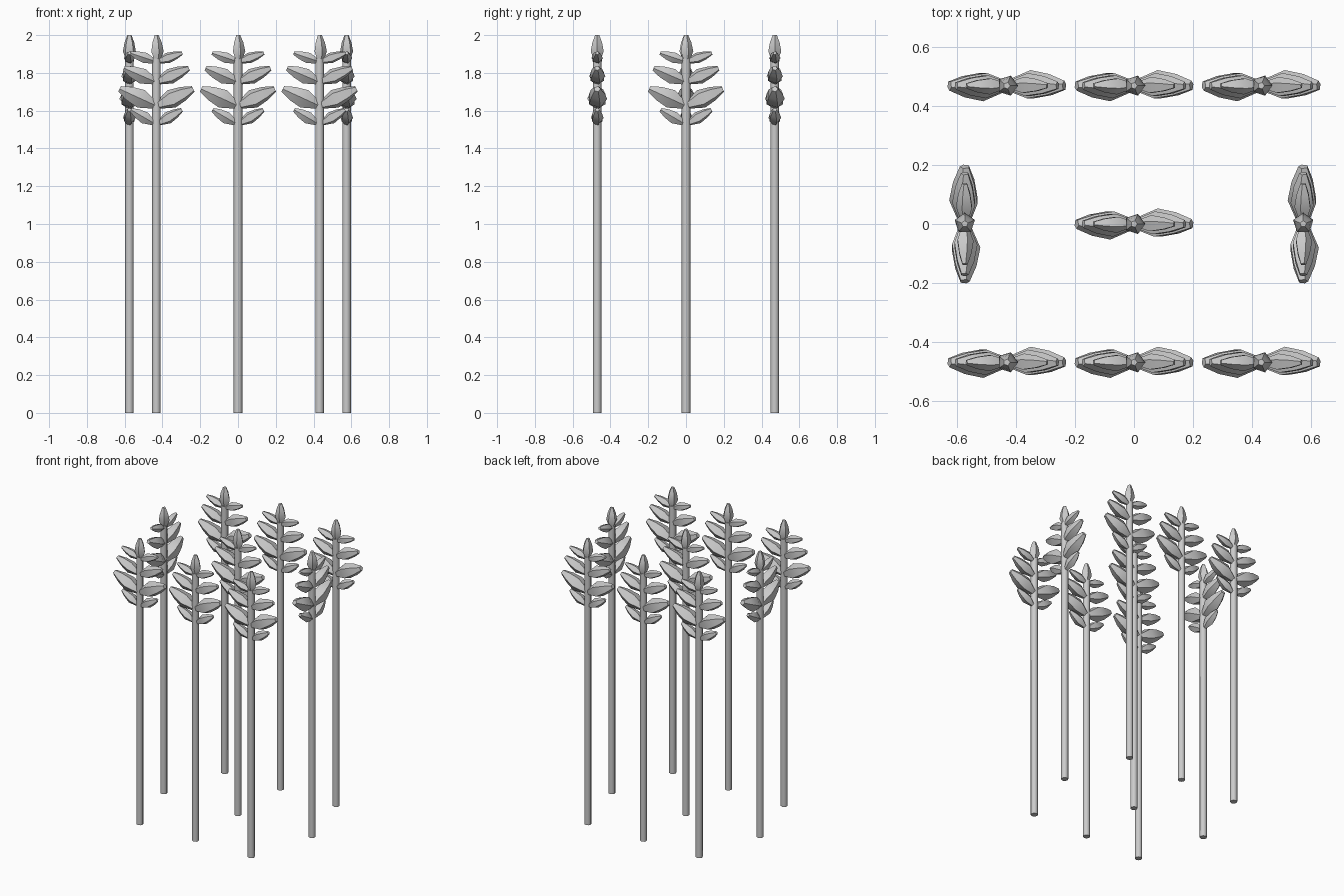
import bpy, bmesh, math
from mathutils import Vector, Matrix

if "Cube" in bpy.data.objects:
    bpy.data.objects.remove(bpy.data.objects["Cube"])

def lathe(bm, a, b, rings, side, sides):
    """Rings of (fraction along a-b, radius); first corner points to `side`."""
    d = b - a
    u = (side - d.normalized() * side.dot(d.normalized())).normalized()
    v = d.normalized().cross(u)
    loops = []
    for t, r in rings:
        loops.append([bm.verts.new(a + d * t + u * r * math.cos(k * math.tau / sides)
                                   + v * r * math.sin(k * math.tau / sides)) for k in range(sides)])
    for p, q in zip(loops, loops[1:]):
        for k in range(sides):
            n = (k + 1) % sides
            bm.faces.new((p[k], p[n], q[n], q[k]))
    bm.faces.new(loops[0][::-1])
    bm.faces.new(loops[-1])

def make(name, bm, x, y, turn):
    me = bpy.data.meshes.new(name)
    bm.to_mesh(me)
    bm.free()
    ob = bpy.data.objects.new(name, me)
    ob.location = (x, y, 0)
    ob.rotation_euler.z = turn
    bpy.context.collection.objects.link(ob)
    bpy.context.view_layer.objects.active = ob
    ob.select_set(True)
    bpy.ops.object.shade_smooth_by_angle(angle=math.radians(50))
    ob.select_set(False)

# side grains: base x, base z, tip x, tip z, fattest radius
GRAINS = [(0.015, 1.535, 0.135, 1.605, 0.034),
          (0.010, 1.630, 0.195, 1.715, 0.053),
          (0.010, 1.755, 0.172, 1.825, 0.043),
          (0.010, 1.862, 0.137, 1.905, 0.030)]
SHAPE = [(0, 0.42), (0.38, 1.0), (0.72, 0.75), (1, 0.32)]

def stalk(i, x, y, turn):
    # straight stem
    bm = bmesh.new()
    lathe(bm, Vector((0, 0, 0)), Vector((0, 0, 1.875)), [(0, 0.023), (1, 0.023)], Vector((1, 0, 0)), 8)
    make(f"stem_{i}", bm, x, y, turn)
    # paired grains, the second side turned half round
    bm = bmesh.new()
    for s in (1, -1):
        for bx, bz, tx, tz, r in GRAINS:
            lathe(bm, Vector((s * bx, 0, bz)), Vector((s * tx, 0, tz)),
                  [(t, k * r) for t, k in SHAPE], Vector((0, s, 0)), 5)
    # tip grain
    lathe(bm, Vector((0.004, 0, 1.86)), Vector((0, 0, 2.0)),
          [(t, k * 0.036) for t, k in SHAPE], Vector((1, 0, 0)), 5)
    make(f"grain_head_{i}", bm, x, y, turn)

spots = [(x, y, 0) for y in (-0.47, 0.47) for x in (-0.432, 0, 0.432)]
spots += [(0, 0, 0), (-0.575, 0, math.pi / 2), (0.575, 0, math.pi / 2)]
for i, (x, y, turn) in enumerate(spots):
    stalk(i, x, y, turn)
